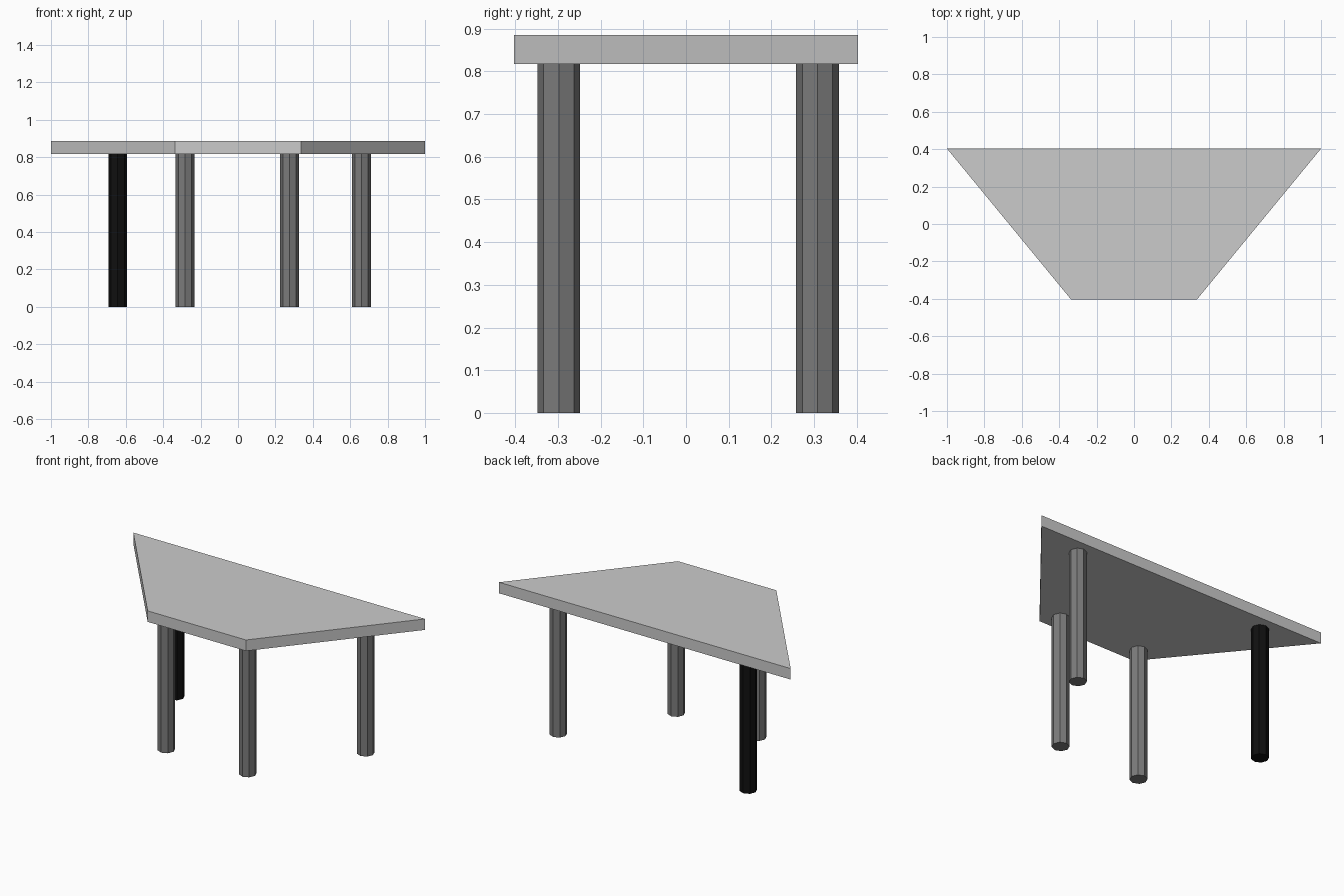
import bpy, bmesh

if "Cube" in bpy.data.objects:
    bpy.data.objects.remove(bpy.data.objects["Cube"])

LEG_HEIGHT, TOP_HEIGHT = 0.817, 0.885
LEG_RADIUS = 0.05


def grey_material(name, value):
    mat = bpy.data.materials.new(name)
    mat.diffuse_color = (value, value, value, 1)
    mat.use_nodes = True
    mat.node_tree.nodes["Principled BSDF"].inputs["Base Color"].default_value = mat.diffuse_color
    return mat


def add_tabletop(outline, z0, z1):
    bm = bmesh.new()
    face = bm.faces.new([bm.verts.new((x, y, z0)) for x, y in outline])
    ext = bmesh.ops.extrude_face_region(bm, geom=[face], use_keep_orig=True)
    verts = [g for g in ext["geom"] if isinstance(g, bmesh.types.BMVert)]
    bmesh.ops.translate(bm, verts=verts, vec=(0, 0, z1 - z0))
    bmesh.ops.recalc_face_normals(bm, faces=bm.faces)
    mesh = bpy.data.meshes.new("tabletop")
    bm.to_mesh(mesh)
    bm.free()
    bpy.context.collection.objects.link(bpy.data.objects.new("tabletop", mesh))


def add_leg(name, x, y, mat):
    bpy.ops.mesh.primitive_cylinder_add(
        vertices=8, radius=LEG_RADIUS, depth=LEG_HEIGHT,
        location=(x, y, LEG_HEIGHT / 2))
    leg = bpy.context.object
    leg.name = name
    leg.data.materials.append(mat)


# Trapezoid tabletop, long edge at the back
add_tabletop([(-0.337, -0.403), (0.337, -0.403), (1, 0.403), (-1, 0.403)],
             LEG_HEIGHT, TOP_HEIGHT)

# Octagonal legs, one of them black
dark = grey_material("dark grey", 0.2)
black = grey_material("black", 0.005)
add_leg("front_left_leg", -0.283, -0.298, dark)
add_leg("front_right_leg", 0.275, -0.298, dark)
add_leg("back_right_leg", 0.66, 0.308, dark)
add_leg("back_left_leg", -0.643, 0.308, black)
